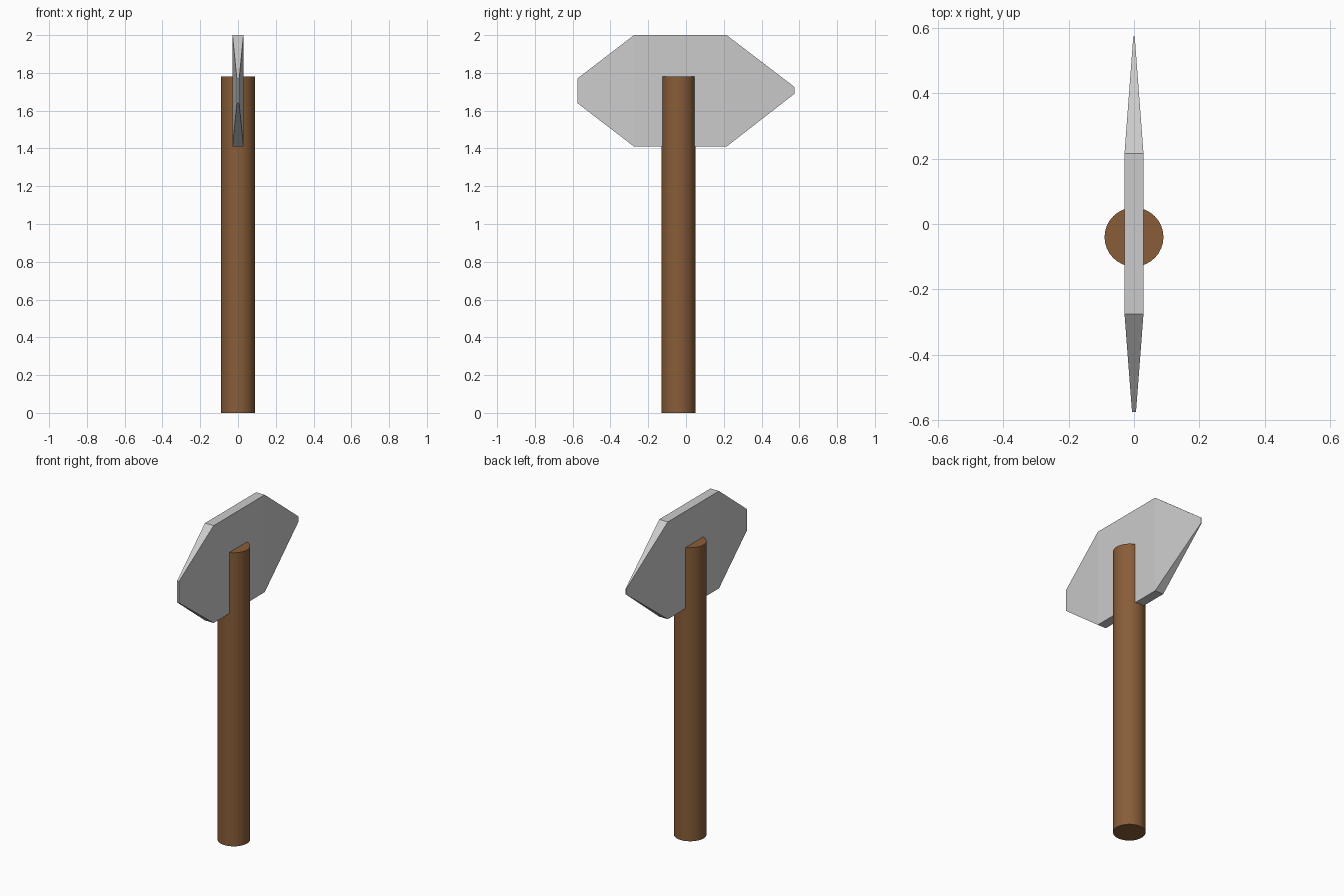
import bpy
import bmesh
import math

if "Cube" in bpy.data.objects:
    bpy.data.objects.remove(bpy.data.objects["Cube"])

# Handle: smooth round wooden shaft
bpy.ops.mesh.primitive_cylinder_add(vertices=32, radius=0.09, depth=1.78,
                                    location=(0, -0.04, 0.89))
handle = bpy.context.object
handle.name = "handle"
bpy.ops.object.shade_smooth_by_angle(angle=math.radians(30))
wood = bpy.data.materials.new("wood")
wood.diffuse_color = (0.25, 0.11, 0.04, 1)
wood.use_nodes = True
wood.node_tree.nodes["Principled BSDF"].inputs["Base Color"].default_value = wood.diffuse_color
handle.data.materials.append(wood)

# Double-edged head: rectangular sections lofted along y
# (y, half thickness, bottom z, top z)
sections = [
    (-0.575, 0.006, 1.64, 1.77),
    (-0.275, 0.029, 1.41, 2.0),
    (0.215, 0.029, 1.41, 2.0),
    (0.575, 0.002, 1.69, 1.725),
]
bm = bmesh.new()
rings = [[bm.verts.new(p) for p in
          ((-t, y, lo), (t, y, lo), (t, y, hi), (-t, y, hi))]
         for y, t, lo, hi in sections]
for a, b in zip(rings, rings[1:]):
    for i in range(4):
        j = (i + 1) % 4
        bm.faces.new((a[i], a[j], b[j], b[i]))
bm.faces.new(rings[0])
bm.faces.new(rings[-1])
bmesh.ops.recalc_face_normals(bm, faces=bm.faces)
mesh = bpy.data.meshes.new("axe_head")
bm.to_mesh(mesh)
bm.free()
head = bpy.data.objects.new("axe_head", mesh)
bpy.context.collection.objects.link(head)
